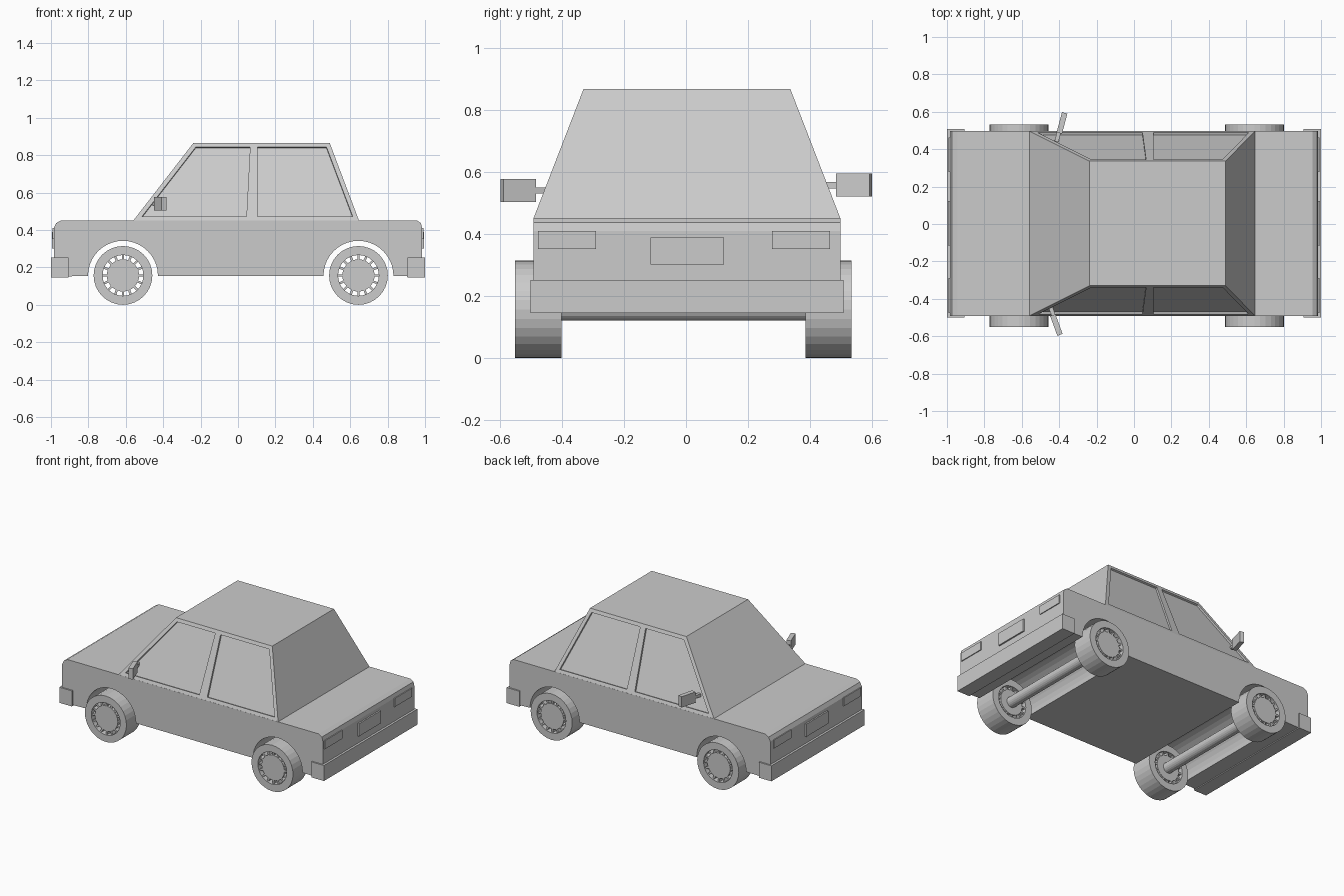
import bpy, bmesh, math
from mathutils import Matrix, Vector

if "Cube" in bpy.data.objects:
    bpy.data.objects.remove(bpy.data.objects["Cube"])

CY = 0.003            # body centre line
HW = 0.494            # body half width
WHEELS_X = (-0.615, 0.644)
R = 0.157             # wheel radius


def finish(bm, name):
    bmesh.ops.recalc_face_normals(bm, faces=bm.faces)
    me = bpy.data.meshes.new(name)
    bm.to_mesh(me)
    bm.free()
    ob = bpy.data.objects.new(name, me)
    bpy.context.collection.objects.link(ob)
    return ob


def loft(name, a, b):
    """Closed solid between two matching outlines."""
    bm = bmesh.new()
    va, vb = [bm.verts.new(p) for p in a], [bm.verts.new(p) for p in b]
    n = len(a)
    bm.faces.new(va)
    bm.faces.new(vb[::-1])
    for i in range(n):
        bm.faces.new((va[i], va[(i + 1) % n], vb[(i + 1) % n], vb[i]))
    return finish(bm, name)


def prism(name, prof, y0, y1):
    return loft(name, [(x, y0, z) for x, z in prof], [(x, y1, z) for x, z in prof])


def box(name, lo, hi, rot=0.0):
    lo, hi = Vector(lo), Vector(hi)
    bm = bmesh.new()
    m = Matrix.Translation((lo + hi) / 2) @ Matrix.Rotation(rot, 4, 'Z') @ Matrix.Diagonal((*(hi - lo), 1))
    bmesh.ops.create_cube(bm, size=1, matrix=m)
    return finish(bm, name)


def circle(r, n, cx, cz):
    return [(cx + r * math.cos(2 * math.pi * i / n), cz + r * math.sin(2 * math.pi * i / n)) for i in range(n)]


# Lower body with wheel arches in its profile
def arch(cx, r=0.187, n=20):
    return [(cx - r * math.cos(math.pi * i / n), max(0.15, R + r * math.sin(math.pi * i / n) - 0.002))
            for i in range(n + 1)]


profile = [(-0.985, 0.15)] + arch(WHEELS_X[0]) + arch(WHEELS_X[1]) + [
    (0.985, 0.15), (0.985, 0.41), (0.978, 0.437), (0.955, 0.452),
    (-0.945, 0.452), (-0.972, 0.437), (-0.985, 0.41)]
prism("lower_body", profile, CY - HW, CY + HW)

# Cabin with recessed side windows
Z0, Z1, W1 = 0.45, 0.866, 0.333


def side_y(z):
    return HW + (W1 - HW) * (z - Z0) / (Z1 - Z0)


def rect(x0, x1, w, z):
    return [(x0, CY - w, z), (x1, CY - w, z), (x1, CY + w, z), (x0, CY + w, z)]


cabin = loft("cabin", rect(-0.56, 0.647, HW, Z0), rect(-0.238, 0.49, W1, Z1))
bm = bmesh.new()
bm.from_mesh(cabin.data)
bm.normal_update()
sides = [f for f in bm.faces if abs(f.normal.y) > 0.7]
bmesh.ops.inset_individual(bm, faces=sides, thickness=0.024, use_even_offset=True)
bmesh.ops.inset_individual(bm, faces=sides, thickness=0.0005, depth=-0.012, use_even_offset=True)
bm.to_mesh(cabin.data)
bm.free()

# Door pillars, flush with the window frames
for s, side in ((-1, "near"), (1, "far")):
    pts = [(0.045, 0.47), (0.105, 0.47), (0.105, 0.85), (0.065, 0.85)]
    loft("door_pillar_" + side,
         [(x, CY + s * side_y(z), z) for x, z in pts],
         [(x, CY + s * (side_y(z) - 0.025), z) for x, z in pts])

# Bumpers, lights and plates at both ends
for s, end in ((-1, "front"), (1, "rear")):
    def end_box(name, x0, x1, y0, y1, z0, z1):
        xs = sorted((s * x0, s * x1))
        box(end + "_" + name, (xs[0], y0, z0), (xs[1], y1, z1))
    end_box("bumper", 0.905, 1.0, CY - 0.504, CY + 0.504, 0.146, 0.252)
    end_box("light_near", 0.97, 0.991, -0.476, -0.29, 0.352, 0.41)
    end_box("light_far", 0.97, 0.991, 0.277, 0.463, 0.352, 0.41)
    end_box("plate", 0.97, 0.995, -0.115, 0.122, 0.302, 0.388)

# Wheels: tyre ring, hub disc and short spokes leaving see-through slots
for i, cx in enumerate(WHEELS_X):
    axle = ("front", "rear")[i]
    prism(axle + "_axle", circle(0.036, 20, cx, R), -0.42, 0.42)
    for y0, y1, side in ((-0.55, -0.4, "near"), (0.385, 0.533, "far")):
        n = 32
        bm = bmesh.new()
        rings = [[bm.verts.new((x, y, z)) for x, z in circle(r, n, cx, R)]
                 for r, y in ((R, y0), (R, y1), (0.109, y1), (0.109, y0))]
        for k in range(4):
            a, b = rings[k], rings[(k + 1) % 4]
            for j in range(n):
                bm.faces.new((a[j], a[(j + 1) % n], b[(j + 1) % n], b[j]))
        finish(bm, f"{axle}_tyre_{side}")
        prism(f"{axle}_hub_{side}", circle(0.086, n, cx, R), y0 + 0.008, y1 - 0.008)
        bm = bmesh.new()
        for k in range(16):
            m = (Matrix.Translation((cx, (y0 + y1) / 2, R)) @ Matrix.Rotation(2 * math.pi * k / 16, 4, 'Y')
                 @ Matrix.Translation((0.0975, 0, 0)) @ Matrix.Diagonal((0.027, y1 - y0 - 0.02, 0.012, 1)))
            bmesh.ops.create_cube(bm, size=1, matrix=m)
        finish(bm, f"{axle}_spokes_{side}")

# Wing mirrors on short arms
for s, side, cx, cz, ang in ((-1, "near", -0.415, 0.54, 20), (1, "far", -0.385, 0.557, 15)):
    box("mirror_" + side, (cx - 0.015, s * 0.54 - 0.056, cz - 0.037),
        (cx + 0.015, s * 0.54 + 0.056, cz + 0.037), -s * math.radians(ang))
    ys = sorted((s * 0.44, s * 0.505))
    box("mirror_arm_" + side, (cx - 0.032, ys[0], cz - 0.01), (cx - 0.01, ys[1], cz + 0.01), -s * math.radians(ang))
